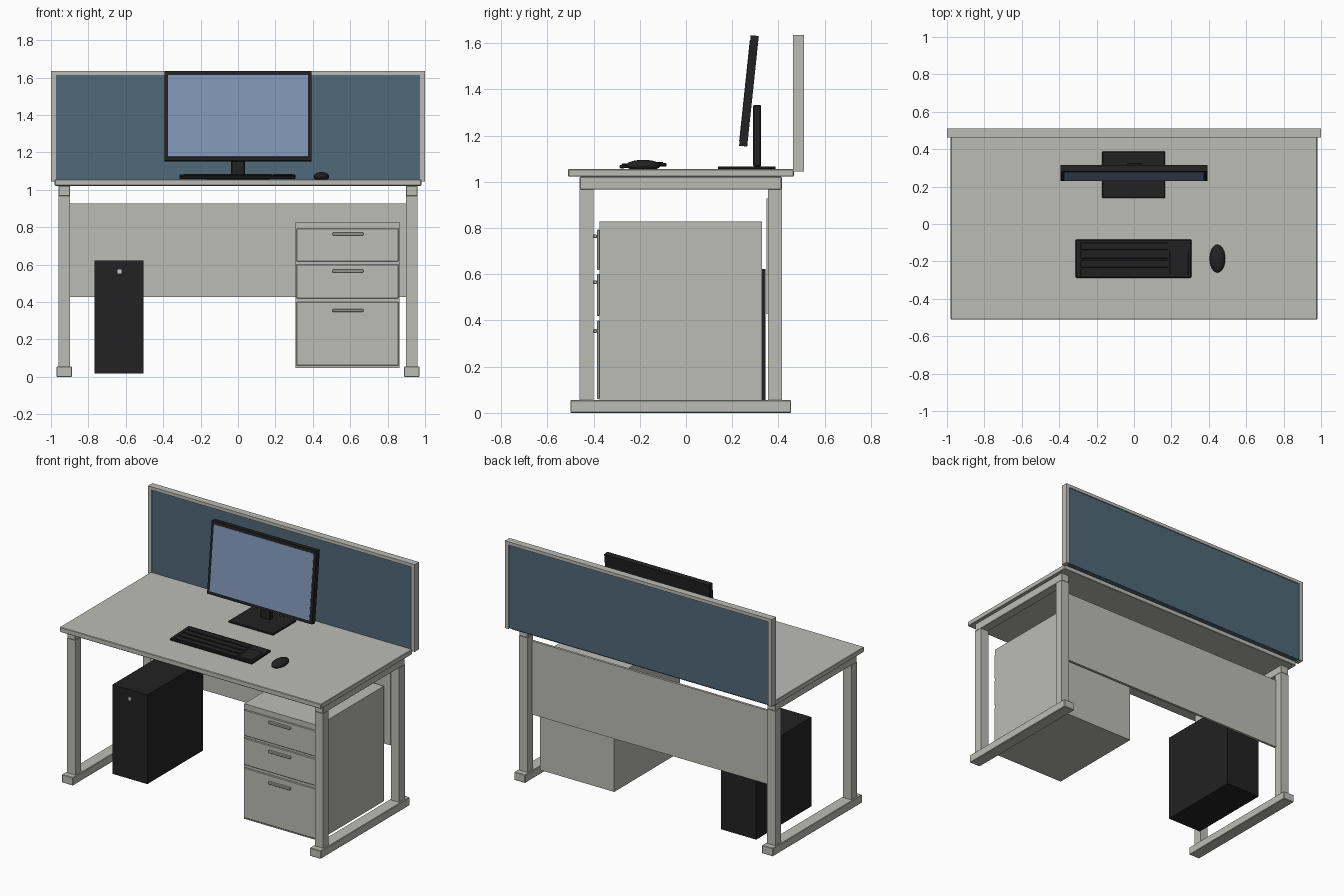
import bpy
import bmesh
from math import radians
from mathutils import Matrix, Vector

cube = bpy.data.objects.get("Cube")
if cube:
    bpy.data.objects.remove(cube, do_unlink=True)


def material(name, rgb):
    m = bpy.data.materials.new(name)
    m.use_nodes = True
    m.diffuse_color = (*rgb, 1)
    m.node_tree.nodes["Principled BSDF"].inputs["Base Color"].default_value = (*rgb, 1)
    return m


grey = material("warm grey", (0.50, 0.50, 0.47))
black = material("charcoal", (0.016, 0.016, 0.016))
blue = material("blue fabric", (0.08, 0.14, 0.19))
glow = material("screen blue", (0.22, 0.30, 0.48))
pale = material("pale button", (0.60, 0.60, 0.60))


def finish(name, bm, mat):
    me = bpy.data.meshes.new(name)
    bm.to_mesh(me)
    bm.free()
    me.materials.append(mat)
    ob = bpy.data.objects.new(name, me)
    bpy.context.collection.objects.link(ob)
    return ob


def box(name, x, y, z, mat, bevel=0.0):
    """Box from (min, max) pairs on each axis."""
    bm = bmesh.new()
    bmesh.ops.create_cube(bm, size=1)
    for v in bm.verts:
        v.co = Vector([a + (b - a) * (c + 0.5) for (a, b), c in zip((x, y, z), v.co)])
    ob = finish(name, bm, mat)
    if bevel:
        mod = ob.modifiers.new("soft edges", "BEVEL")
        mod.width = bevel
        mod.segments = 1
    return ob


def tilt(objects, pivot, degrees):
    move = Matrix.Translation(pivot)
    turn = move @ Matrix.Rotation(radians(degrees), 4, "X") @ move.inverted()
    for ob in objects:
        ob.data.transform(turn)


# Desk top and modesty panel
box("desk_top", (-0.98, 0.98), (-0.51, 0.467), (1.022, 1.055), grey, 0.003)
box("modesty_panel", (-0.9, 0.9), (0.348, 0.364), (0.428, 0.927), grey)

# Leg frames on both sides
for side, s in (("left", 1), ("right", -1)):
    leg_x = tuple(sorted((s * 0.898, s * 0.96)))
    foot_x = tuple(sorted((s * 0.888, s * 0.97)))
    box(side + "_foot", foot_x, (-0.5, 0.455), (0, 0.055), grey, 0.003)
    box(side + "_front_leg", leg_x, (-0.46, -0.4), (0.055, 0.966), grey)
    box(side + "_back_leg", leg_x, (0.355, 0.415), (0.055, 0.966), grey)
    box(side + "_top_rail", leg_x, (-0.46, 0.415), (0.966, 1.022), grey, 0.003)

# Privacy screen: two posts, a top rail and a recessed fabric panel
for side, s in (("left", 1), ("right", -1)):
    post_x = tuple(sorted((s * 0.973, s * 1.0)))
    box(side + "_screen_post", post_x, (0.463, 0.511), (1.044, 1.635), grey)
box("screen_top_rail", (-0.973, 0.973), (0.463, 0.511), (1.613, 1.635), grey)
box("fabric_panel", (-0.973, 0.973), (0.47, 0.504), (1.048, 1.613), blue)

# Drawer pedestal
box("pedestal", (0.308, 0.864), (-0.374, 0.329), (0.048, 0.828), grey)
drawers = ((0.618, 0.793, 0.764), (0.42, 0.602, 0.566), (0.06, 0.4, 0.354))
for i, (low, high, grip) in enumerate(drawers, 1):
    box(f"drawer_front_{i}", (0.313, 0.859), (-0.385, -0.374), (low, high), grey, 0.003)
    box(f"drawer_handle_{i}", (0.505, 0.67), (-0.402, -0.385), (grip - 0.008, grip + 0.008), grey, 0.003)

# Computer tower
box("tower", (-0.767, -0.505), (-0.25, 0.344), (0.018, 0.622), black)
box("power_button", (-0.643, -0.622), (-0.255, -0.25), (0.553, 0.574), pale)

# Monitor and stand
box("monitor_base", (-0.17, 0.167), (0.138, 0.388), (1.055, 1.067), black, 0.003)
box("monitor_post", (-0.037, 0.037), (0.291, 0.325), (1.067, 1.333), black, 0.004)
housing = box("monitor_housing", (-0.393, 0.393), (0.255, 0.29), (1.153, 1.634), black)
display = box("monitor_display", (-0.374, 0.374), (0.253, 0.256), (1.174, 1.613), glow)
tilt((housing, display), (0, 0.2725, 1.3935), -6)

# Keyboard with key rows and number block, raised at the back
keyboard = [box("keyboard_base", (-0.312, 0.307), (-0.287, -0.083), (1.058, 1.073), black, 0.004)]
for i in range(4):
    y = -0.278 + i * 0.047
    keyboard.append(box(f"key_row_{i + 1}", (-0.285, 0.18), (y, y + 0.039), (1.073, 1.078), black, 0.002))
keyboard.append(box("number_keys", (0.19, 0.292), (-0.27, -0.145), (1.073, 1.078), black, 0.002))
tilt(keyboard, (0, -0.287, 1.058), 2.5)

# Mouse: low dome with a flat underside
bm = bmesh.new()
bmesh.ops.create_uvsphere(bm, u_segments=24, v_segments=16, radius=1)
for v in bm.verts:
    v.co = Vector((0.446 + 0.042 * v.co.x, -0.185 + 0.075 * v.co.y,
                   max(1.055, 1.071 + 0.024 * v.co.z)))
mouse = finish("mouse", bm, black)
bpy.context.view_layer.objects.active = mouse
mouse.select_set(True)
bpy.ops.object.shade_smooth_by_angle()
